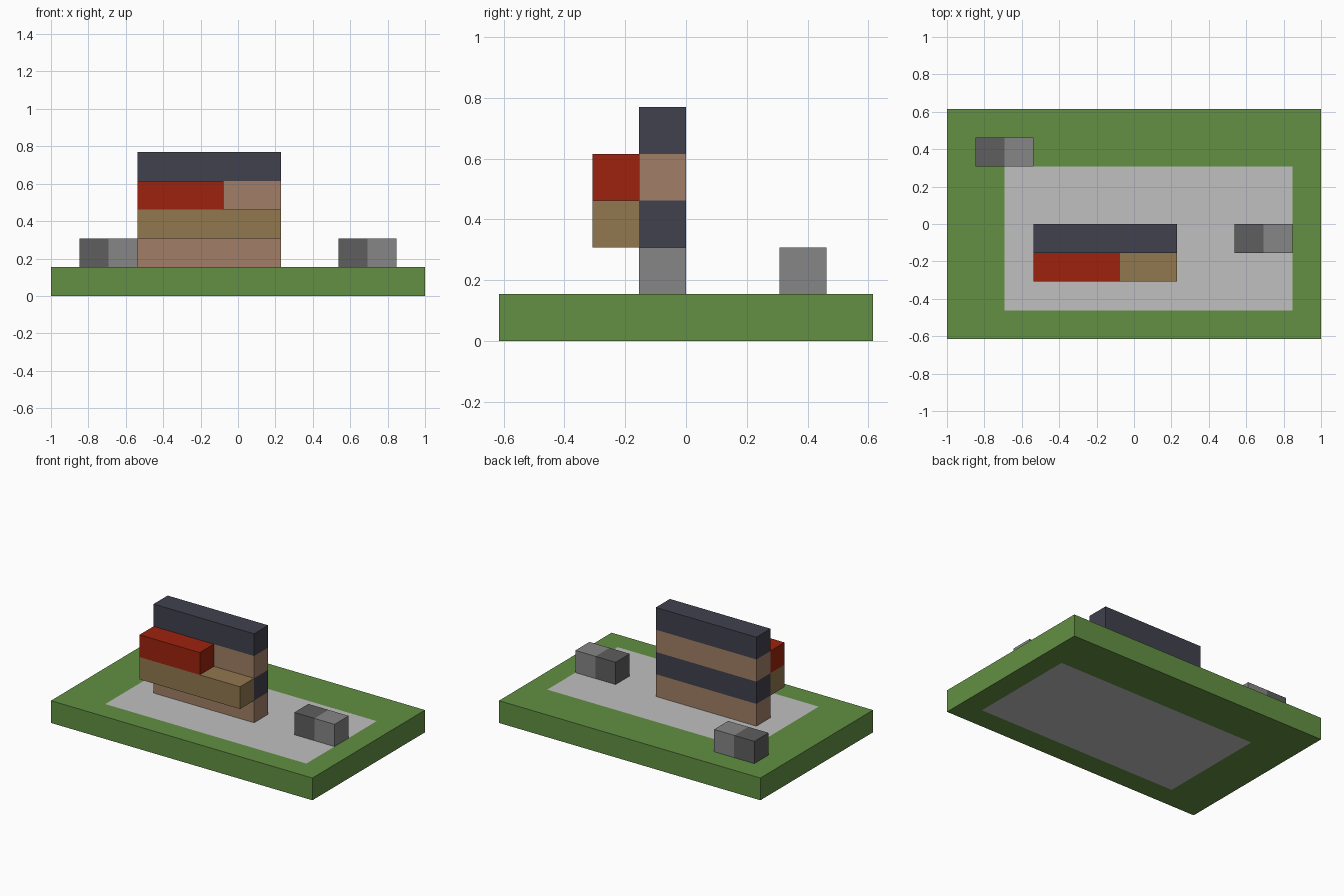
import bpy
import bmesh
from mathutils import Vector

if "Cube" in bpy.data.objects:
    bpy.data.objects.remove(bpy.data.objects["Cube"], do_unlink=True)

U = 2 / 13                        # one block
ORIGIN = Vector((-1, -4 * U, 0))  # front left bottom corner of the base


def material(name, rgb):
    """Flat material from 0-255 display colour."""
    linear = [((c / 255 + 0.055) / 1.055) ** 2.4 for c in rgb]
    mat = bpy.data.materials.new(name)
    mat.use_nodes = True
    mat.diffuse_color = (*linear, 1)
    bsdf = next(n for n in mat.node_tree.nodes if n.type == "BSDF_PRINCIPLED")
    bsdf.inputs["Base Color"].default_value = (*linear, 1)
    bsdf.inputs["Roughness"].default_value = 0.9
    return mat


grass = material("grass green", (98, 144, 66))
paving = material("pale paving", (192, 192, 192))
brown = material("warm brown", (161, 127, 103))
slate = material("dark slate", (65, 65, 78))
tan = material("tan wood", (145, 120, 78))
red = material("brick red", (157, 34, 14))
light_stone = material("light stone", (134, 134, 134))
dark_stone = material("dark stone", (94, 94, 94))


def box(name, start, size, mats, cuts=(), rule=None):
    """Box in block units; cuts are (axis, position) planes, rule picks a material."""
    bm = bmesh.new()
    bmesh.ops.create_cube(bm, size=1)
    for v in bm.verts:
        v.co = Vector([s + d * (c + 0.5) for s, d, c in zip(start, size, v.co)])
    for axis, position in cuts:
        point, normal = Vector(), Vector()
        point[axis], normal[axis] = position, 1
        bmesh.ops.bisect_plane(bm, geom=bm.verts[:] + bm.edges[:] + bm.faces[:],
                               plane_co=point, plane_no=normal)
    bm.normal_update()
    if rule:
        for face in bm.faces:
            face.material_index = rule(face.calc_center_median(), face.normal)
    for v in bm.verts:
        v.co = v.co * U + ORIGIN
    mesh = bpy.data.meshes.new(name)
    bm.to_mesh(mesh)
    bm.free()
    for mat in mats:
        mesh.materials.append(mat)
    obj = bpy.data.objects.new(name, mesh)
    bpy.context.collection.objects.link(obj)
    return obj


# Grass slab with a paved rectangle running through it
box("ground_slab", (0, 0, 0), (13, 8, 1), (grass, paving),
    cuts=((0, 2), (0, 12), (1, 1), (1, 6)),
    rule=lambda c, n: int(abs(n.z) > 0.5 and 2 < c.x < 12 and 1 < c.y < 6))

# Wall of alternating courses
for level, mat in enumerate((brown, slate, brown, slate), start=1):
    box(f"wall_course_{level}", (3, 3, level), (5, 1, 1), (mat,))

# Ledge on the wall's front, with a shorter red block on it
box("front_ledge", (3, 2, 2), (5, 1, 1), (tan,))
box("red_block", (3, 2, 3), (3, 1, 1), (red,))

# Two-tone stones, dark half towards -x
for name, x, y in (("back_right_stone", 1, 6), ("left_stone", 10, 3)):
    box(name, (x, y, 1), (2, 1, 1), (dark_stone, light_stone),
        cuts=((0, x + 1),), rule=lambda c, n, mid=x + 1: int(c.x > mid))
